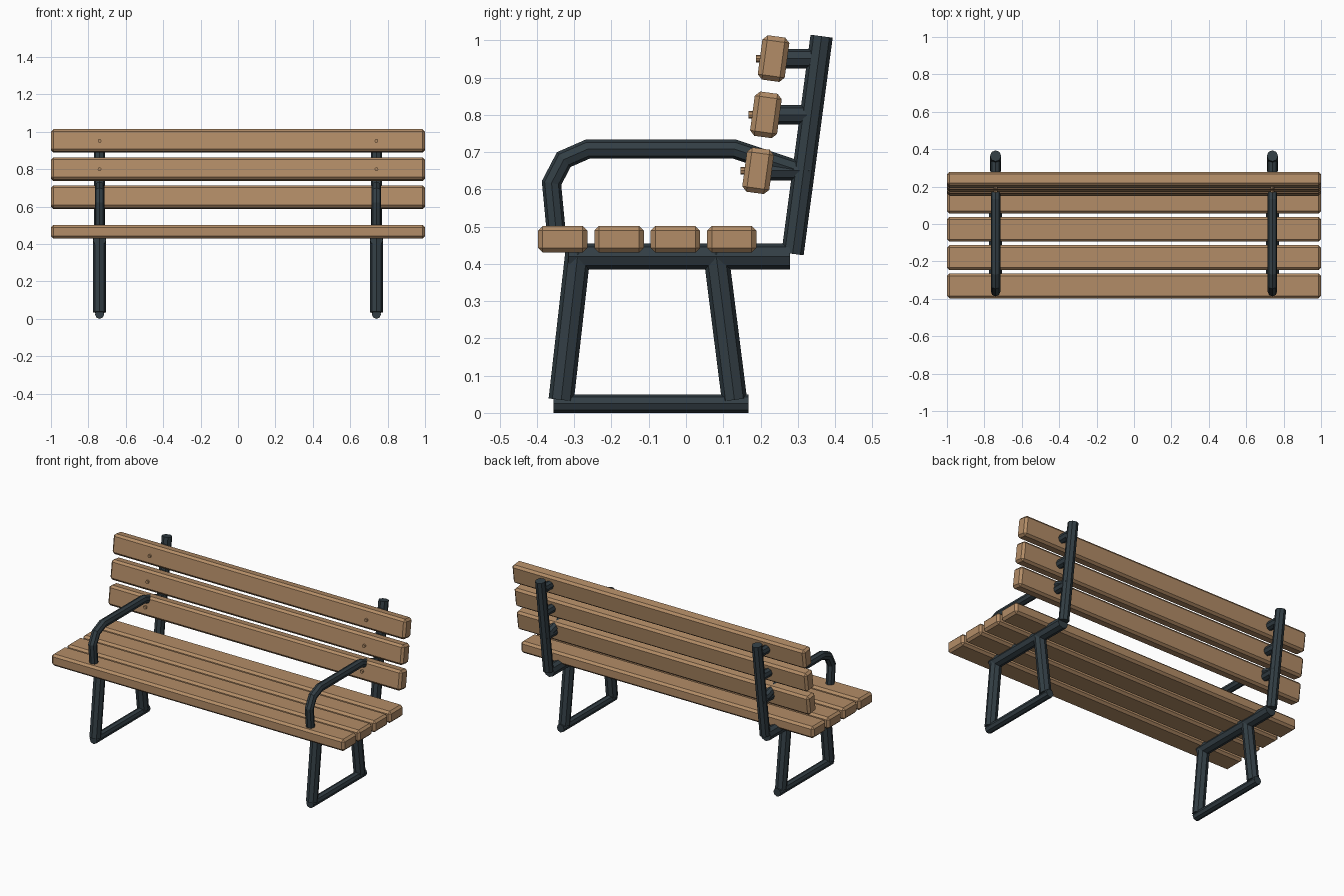
import bpy, bmesh, math
from mathutils import Vector

cube = bpy.data.objects.get("Cube")
if cube:
    bpy.data.objects.remove(cube, do_unlink=True)


def material(name, rgb):
    mat = bpy.data.materials.new(name)
    mat.use_nodes = True
    mat.diffuse_color = (*rgb, 1)
    mat.node_tree.nodes["Principled BSDF"].inputs["Base Color"].default_value = (*rgb, 1)
    return mat


WOOD = material("warm wood", (0.45, 0.265, 0.135))
METAL = material("dark painted steel", (0.032, 0.048, 0.058))
SIDES = 8
FRAME_X = 0.74
TILT = math.atan2(0.079, 0.584)


def finish(name, bm, mat):
    bmesh.ops.recalc_face_normals(bm, faces=bm.faces)
    mesh = bpy.data.meshes.new(name)
    bm.to_mesh(mesh)
    bm.free()
    mesh.materials.append(mat)
    obj = bpy.data.objects.new(name, mesh)
    bpy.context.collection.objects.link(obj)
    return obj


def tube(name, x, path, radius, mat=METAL):
    """Octagonal tube with mitred joints along (y, z) points at a fixed x."""
    pts = [Vector(p) for p in path]
    dirs = [(b - a).normalized() for a, b in zip(pts, pts[1:])]
    bm = bmesh.new()
    rings = []
    for i, p in enumerate(pts):
        before, after = dirs[max(i - 1, 0)], dirs[min(i, len(dirs) - 1)]
        tangent = (before + after).normalized()
        normal = Vector((-tangent.y, tangent.x)) / tangent.dot(before)
        ring = []
        for k in range(SIDES):
            a = math.tau * k / SIDES
            q = p + normal * radius * math.sin(a)
            ring.append(bm.verts.new((x + radius * math.cos(a), q.x, q.y)))
        rings.append(ring)
    for lo, hi in zip(rings, rings[1:]):
        for k in range(SIDES):
            n = (k + 1) % SIDES
            bm.faces.new((lo[k], lo[n], hi[n], hi[k]))
    bm.faces.new(rings[0])
    bm.faces.new(rings[-1])
    return finish(name, bm, mat)


def slat(name, y, z, depth, height, tilt=0):
    """Full-length plank with chamfered edges."""
    bm = bmesh.new()
    bmesh.ops.create_cube(bm, size=1)
    bmesh.ops.scale(bm, vec=(2, depth, height), verts=bm.verts)
    bmesh.ops.bevel(bm, geom=bm.edges[:], offset=0.013, segments=1, affect='EDGES')
    obj = finish(name, bm, WOOD)
    obj.location = (0, y, z)
    obj.rotation_euler.x = -tilt


# Seat planks
for i in range(4):
    slat(f"seat_slat_{i + 1}", -0.331 + i * 0.1513, 0.466, 0.133, 0.072)

# Back planks, leaning with the posts
back_rows = [(0.1935, 0.65), (0.2145, 0.80), (0.235, 0.951)]
for i, (y, z) in enumerate(back_rows):
    slat(f"back_slat_{i + 1}", y, z, 0.073, 0.12, TILT)

# Steel frames, one per side
for side, x in (("left", FRAME_X), ("right", -FRAME_X)):
    tube(f"{side}_foot_bar", x, [(-0.355, 0.025), (0.168, 0.025)], 0.025)
    tube(f"{side}_front_leg", x, [(-0.335, 0.035), (-0.29, 0.43)], 0.034)
    tube(f"{side}_rear_leg", x, [(0.13, 0.035), (0.08, 0.43)], 0.034)
    tube(f"{side}_seat_rail", x, [(-0.315, 0.42), (0.279, 0.42)], 0.035)
    tube(f"{side}_back_post", x, [(0.286, 0.427), (0.364, 1.011)], 0.03)
    tube(f"{side}_armrest", x, [(-0.346, 0.46), (-0.361, 0.617), (-0.328, 0.68),
                                (-0.264, 0.708), (0.13, 0.708), (0.29, 0.655)], 0.0255)
    # Spacers behind and bolts in front of each back plank
    for i, (y, z) in enumerate(back_rows):
        tube(f"{side}_spacer_{i + 1}", x, [(y + 0.02, z), (y + 0.1, z)]
             if i == 2 else [(y + 0.02, z), (0.332, z)], 0.026)
        tube(f"{side}_bolt_{i + 1}", x, [(y - 0.047, z), (y - 0.03, z)], 0.01, WOOD)
